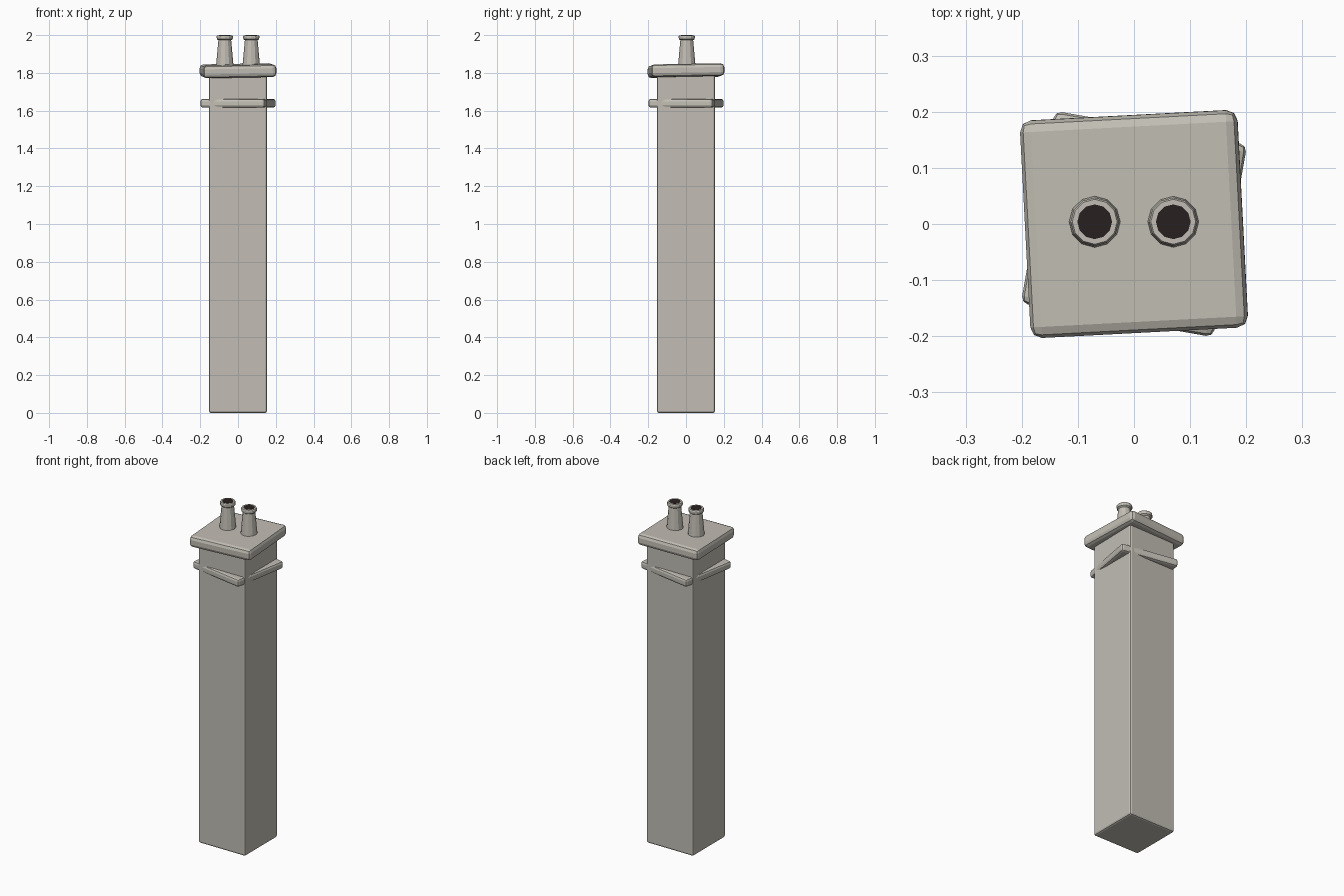
import bpy, bmesh, math
from mathutils import Matrix

if "Cube" in bpy.data.objects:
    bpy.data.objects.remove(bpy.data.objects["Cube"])


def material(name, rgb):
    m = bpy.data.materials.new(name)
    m.diffuse_color = (*rgb, 1)
    m.use_nodes = True
    m.node_tree.nodes["Principled BSDF"].inputs["Base Color"].default_value = m.diffuse_color
    return m


STONE = material("pale stone", (0.54, 0.515, 0.46))
SOOT = material("dark soot", (0.022, 0.014, 0.014))


def finish(bm, name, mat):
    bmesh.ops.recalc_face_normals(bm, faces=bm.faces)
    me = bpy.data.meshes.new(name)
    bm.to_mesh(me)
    bm.free()
    me.materials.append(mat)
    ob = bpy.data.objects.new(name, me)
    bpy.context.collection.objects.link(ob)
    return ob


def bevelled_box(name, width, z0, z1, bevel, rot=(0, 0, 0)):
    bm = bmesh.new()
    bmesh.ops.create_cube(bm, size=1)
    bmesh.ops.scale(bm, vec=(width, width, z1 - z0), verts=bm.verts)
    bmesh.ops.bevel(bm, geom=bm.edges[:], offset=bevel, segments=2,
                    profile=0.5, affect='EDGES')
    ob = finish(bm, name, STONE)
    ob.location = (0, 0, (z0 + z1) / 2)
    ob.rotation_euler = [math.radians(a) for a in rot]
    return ob


def lathe(name, profile, x, y, sides, mat):
    bm = bmesh.new()
    rings = []
    for r, z in profile:
        rings.append([bm.verts.new((x + r * math.cos(2 * math.pi * i / sides),
                                    y + r * math.sin(2 * math.pi * i / sides), z))
                      for i in range(sides)])
    for a, b in zip(rings, rings[1:]):
        for i in range(sides):
            j = (i + 1) % sides
            bm.faces.new((a[i], a[j], b[j], b[i]))
    bm.faces.new(rings[0][::-1])
    bm.faces.new(rings[-1])
    return finish(bm, name, mat)


# square shaft
bevelled_box("chimney_shaft", 0.308, 0.0, 1.80, 0.011)
# crooked band around the neck
bevelled_box("neck_band", 0.348, 1.616, 1.662, 0.013, (0, 0, -10))
# slightly tilted cap slab
bevelled_box("cap_slab", 0.388, 1.778, 1.845, 0.02, (1, -1, 3))

# two tapered pots with rims and dark openings
for side, x in (("left", -0.07), ("right", 0.07)):
    lathe(side + "_pot", [(0.046, 1.82), (0.046, 1.84), (0.034, 1.973),
                          (0.042, 1.979), (0.043, 1.993), (0.040, 1.999)],
          x, 0.004, 12, STONE)
    lathe(side + "_pot_opening", [(0.031, 1.994), (0.031, 2.0)],
          x, 0.004, 12, SOOT)
